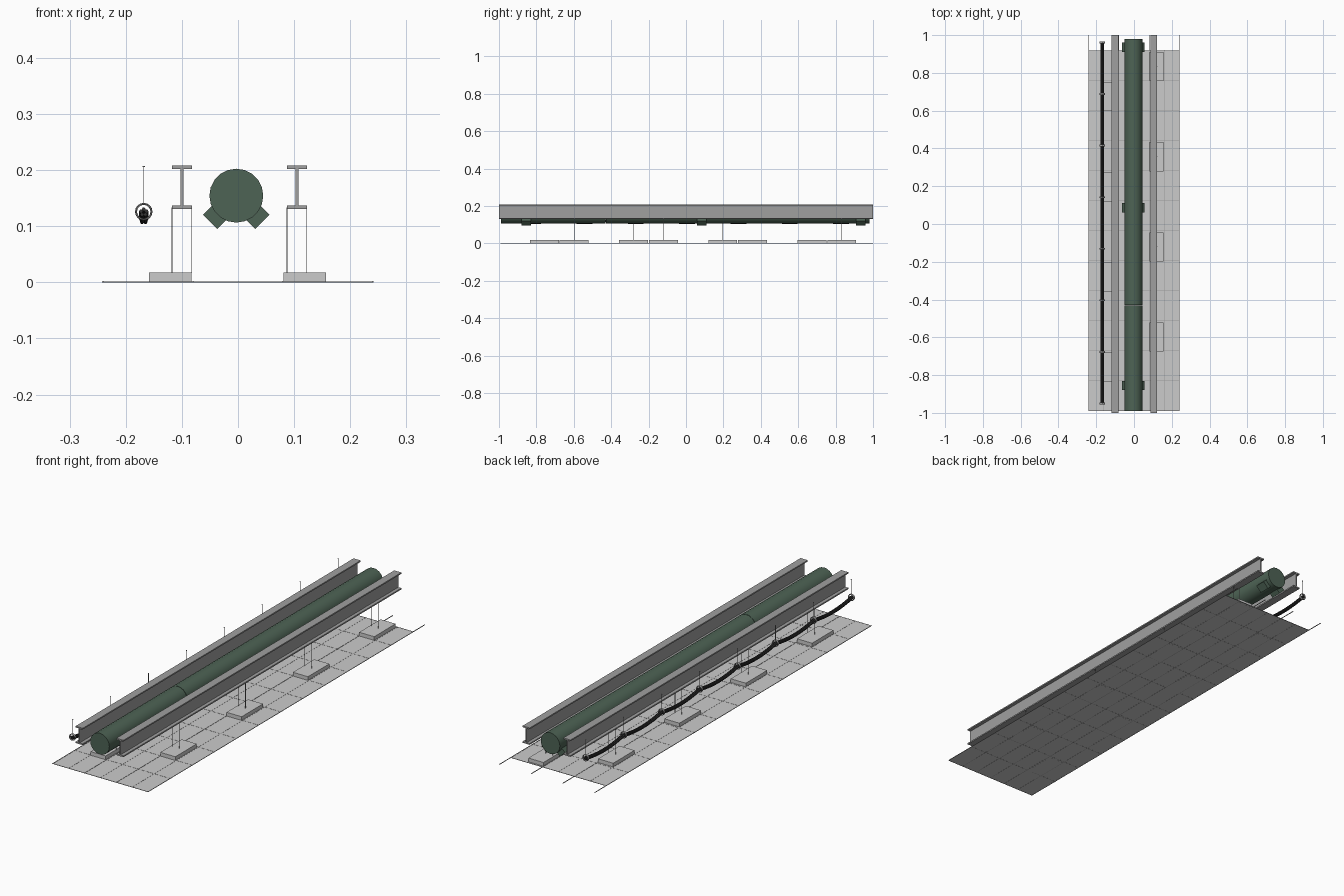
import bpy, bmesh, math
from mathutils import Matrix, Vector

if "Cube" in bpy.data.objects:
    bpy.data.objects.remove(bpy.data.objects["Cube"])


def material(name, rgb):
    m = bpy.data.materials.new(name)
    m.diffuse_color = (*rgb, 1)
    m.use_nodes = True
    m.node_tree.nodes["Principled BSDF"].inputs["Base Color"].default_value = m.diffuse_color
    return m


GREEN = material("green_paint", (0.075, 0.125, 0.09))
BLACK = material("cable_black", (0.03, 0.03, 0.03))
STEEL = material("steel_grey", (0.35, 0.35, 0.35))


def finish(name, bm, mat=None):
    bmesh.ops.recalc_face_normals(bm, faces=bm.faces)
    me = bpy.data.meshes.new(name)
    bm.to_mesh(me)
    bm.free()
    ob = bpy.data.objects.new(name, me)
    bpy.context.collection.objects.link(ob)
    if mat:
        me.materials.append(mat)
    return ob


def add_box(bm, x0, x1, y0, y1, z0, z1):
    c = Vector(((x0 + x1) / 2, (y0 + y1) / 2, (z0 + z1) / 2))
    s = Matrix.Diagonal((x1 - x0, y1 - y0, z1 - z0, 1))
    bmesh.ops.create_cube(bm, size=1, matrix=Matrix.Translation(c) @ s)


def smooth(ob):
    bpy.ops.object.select_all(action='DESELECT')
    ob.select_set(True)
    bpy.context.view_layer.objects.active = ob
    bpy.ops.object.shade_smooth_by_angle(angle=math.radians(35))


# I-beams: profile extruded along y
def i_beam(name, cx):
    w, t, z0, z1, f = 0.018, 0.0025, 0.131, 0.208, 0.006
    half = [(w, z0), (w, z0 + f), (t, z0 + f), (t, z1 - f), (w, z1 - f), (w, z1)]
    prof = half + [(-x, z) for x, z in reversed(half)]
    bm = bmesh.new()
    face = bm.faces.new([bm.verts.new((cx + x, -1, z)) for x, z in prof])
    ext = bmesh.ops.extrude_face_region(bm, geom=[face], use_keep_orig=True)
    bmesh.ops.translate(bm, vec=(0, 2, 0),
                        verts=[v for v in ext["geom"] if isinstance(v, bmesh.types.BMVert)])
    finish(name, bm, STEEL)


BEAMS = {"left": -0.100, "right": 0.105}
for side, cx in BEAMS.items():
    i_beam(side + "_beam", cx)

# Round duct in two lengths meeting at a seam
PX, PZ, PR = -0.003, 0.1545, 0.048
for name, y0, y1 in (("duct_front", -0.99, -0.431), ("duct_back", -0.429, 0.98)):
    bm = bmesh.new()
    mat = Matrix.Translation((PX, (y0 + y1) / 2, PZ)) @ Matrix.Rotation(math.pi / 2, 4, 'X')
    bmesh.ops.create_cone(bm, cap_ends=True, segments=20, radius1=PR, radius2=PR,
                          depth=y1 - y0, matrix=mat)
    smooth(finish(name, bm, GREEN))

# Diagonal outlet stubs under the duct
bm = bmesh.new()
for y in (-0.855, 0.085, 0.935):
    for s in (-1, 1):
        m = (Matrix.Translation((PX, y, PZ)) @ Matrix.Rotation(s * math.pi / 4, 4, 'Y')
             @ Matrix.Translation((0, 0, -0.048)) @ Matrix.Diagonal((0.036, 0.05, 0.036, 1)))
        # rotate so that local -z points down and outwards
        bmesh.ops.create_cube(bm, size=1, matrix=m)
finish("duct_outlets", bm, GREEN)

# Suspended ceiling: tiles, long rails and cross bars
TX, TY, Y0 = 0.08, 0.159, -0.99
bm = bmesh.new()
for i in range(6):
    for j in range(12):
        x, y = -0.24 + i * TX, Y0 + j * TY
        add_box(bm, x + 0.001, x + TX - 0.001, y + 0.001, y + TY - 0.001, 0.0003, 0.001)
finish("ceiling_tiles", bm)

bm = bmesh.new()
for i in range(4):
    x = -0.24 + i * 0.16
    add_box(bm, x - 0.0015, x + 0.0015, Y0, 1.0, 0, 0.002)
for i in range(3):
    x = -0.16 + i * 0.16
    add_box(bm, x - 0.001, x + 0.001, Y0, 0.92, 0, 0.0015)
for j in range(13):
    y = Y0 + j * TY
    add_box(bm, -0.242, 0.24, y - 0.0012, y + 0.0012, 0, 0.0015)
finish("ceiling_grid", bm, STEEL)

# Recessed light housings and the wires holding them from the beams
lights, wires = bmesh.new(), bmesh.new()
for side, x0, first in (("left", -0.159, -0.757), ("right", 0.081, -0.598)):
    for k in range(4):
        y = first + k * 3 * TY
        add_box(lights, x0, x0 + 0.076, y - 0.077, y + 0.077, 0, 0.018)
        for e in (-0.0175, 0.0175):
            x = BEAMS[side] + e
            add_box(wires, x - 0.0008, x + 0.0008, y - 0.0008, y + 0.0008, 0.017, 0.133)
finish("light_housings", lights)
finish("light_wires", wires, STEEL)

# Cable hanger rings with drop rods
CX, CZ, STEP = -0.168, 0.126, 0.273
rods = bmesh.new()
for k in range(8):
    y = -0.95 + k * STEP
    bpy.ops.mesh.primitive_torus_add(location=(CX, y, CZ), rotation=(math.pi / 2, 0, 0),
                                     major_segments=16, minor_segments=6,
                                     major_radius=0.0138, minor_radius=0.0018)
    ring = bpy.context.object
    ring.name = "cable_ring"
    ring.scale.z = 3
    ring.data.materials.append(STEEL)
    add_box(rods, CX - 0.0008, CX + 0.0008, y - 0.0008, y + 0.0008, CZ + 0.013, 0.207)
    add_box(rods, CX - 0.002, CX + 0.002, y - 0.002, y + 0.002, 0.206, 0.2075)
finish("ring_rods", rods, STEEL)

# Bundle of cables sagging between the rings
for c in range(5):
    a = math.radians(90 + 72 * c)
    ox, oz = 0.0052 * math.cos(a), 0.0052 * math.sin(a)
    cu = bpy.data.curves.new("cable", 'CURVE')
    cu.dimensions = '3D'
    cu.bevel_depth, cu.bevel_resolution, cu.use_fill_caps = 0.0034, 1, True
    n = 7 * 8
    sp = cu.splines.new('POLY')
    sp.points.add(n)
    for i in range(n + 1):
        t = (i % 8) / 8
        sag = 0.014 * 4 * t * (1 - t)
        sp.points[i].co = (CX + ox, -0.955 + i * (STEP * 7 + 0.01) / n, CZ - 0.001 + oz - sag, 1)
    ob = bpy.data.objects.new("cable", cu)
    bpy.context.collection.objects.link(ob)
    cu.materials.append(BLACK)
    bpy.ops.object.select_all(action='DESELECT')
    ob.select_set(True)
    bpy.context.view_layer.objects.active = ob
    bpy.ops.object.convert(target='MESH')
